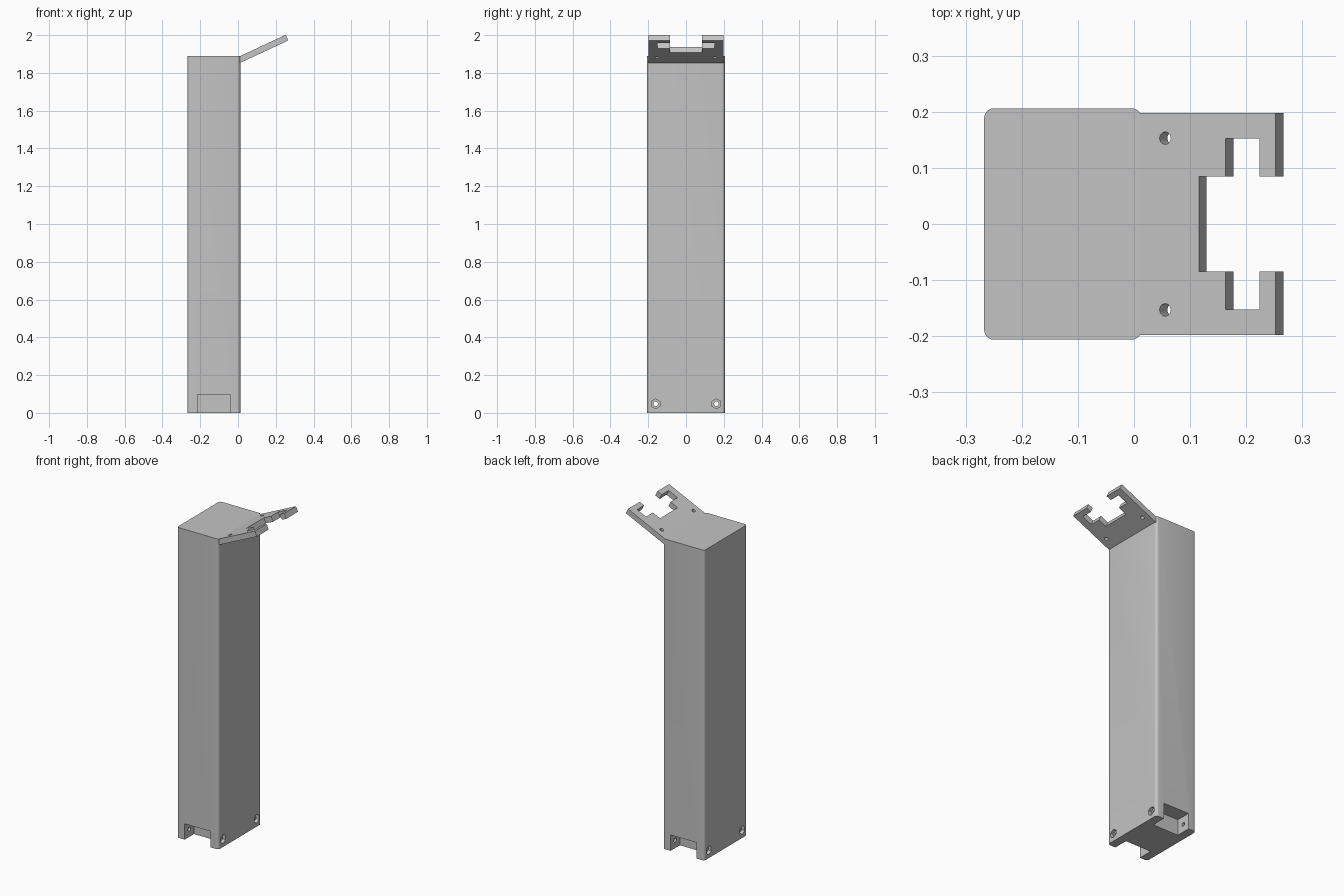
import bpy, bmesh, math
from mathutils import Matrix, Vector

cube = bpy.data.objects.get("Cube")
if cube:
    bpy.data.objects.remove(cube, do_unlink=True)

grey = bpy.data.materials.new("plain grey")
grey.use_nodes = True
colour = (0.55, 0.55, 0.55, 1)
grey.diffuse_color = colour
grey.node_tree.nodes["Principled BSDF"].inputs["Base Color"].default_value = colour

X0, X1, HALF_Y, TOP = -0.267, 0.013, 0.206, 1.89
TILT, THICK = math.radians(25), 0.033


def make(name, bm):
    bmesh.ops.recalc_face_normals(bm, faces=bm.faces)
    mesh = bpy.data.meshes.new(name)
    bm.to_mesh(mesh)
    bm.free()
    mesh.materials.append(grey)
    obj = bpy.data.objects.new(name, mesh)
    bpy.context.collection.objects.link(obj)
    return obj


def box(name, lo, hi, corner=0):
    bm = bmesh.new()
    lo, hi = Vector(lo), Vector(hi)
    bmesh.ops.create_cube(bm, size=1, matrix=Matrix.Translation((lo + hi) / 2) @ Matrix.Diagonal((*(hi - lo), 1)))
    if corner:
        upright = [e for e in bm.edges if abs(e.verts[0].co.z - e.verts[1].co.z) > 1]
        bmesh.ops.bevel(bm, geom=upright, offset=corner, segments=6, profile=0.5, affect='EDGES')
    return make(name, bm)


def rod(name, centre, radius, length, sides, turn=Matrix()):
    bm = bmesh.new()
    bmesh.ops.create_cone(bm, cap_ends=True, segments=sides, radius1=radius, radius2=radius,
                          depth=length, matrix=Matrix.Translation(centre) @ turn)
    return make(name, bm)


def cut(obj, cutter):
    cutter.hide_render = True
    mod = obj.modifiers.new("cut", 'BOOLEAN')
    mod.operation, mod.solver, mod.object = 'DIFFERENCE', 'EXACT', cutter
    bpy.context.view_layer.objects.active = obj
    bpy.ops.object.modifier_apply(modifier=mod.name)
    bpy.data.objects.remove(cutter, do_unlink=True)


# Tall column with rounded upright corners
column = box("column", (X0, -HALF_Y, 0), (X1, HALF_Y, TOP), 0.017)
along_x = Matrix.Rotation(math.pi / 2, 4, 'Y')
across = Matrix.Rotation(math.pi / 2, 4, 'Z')
for side in (-1, 1):
    # Foot pocket, then screw hole and hexagonal nut recesses through the legs
    ys = sorted((side * 0.116, side * 0.3))
    cut(column, box("pocket_cutter", (-0.215, ys[0], -0.1), (-0.04, ys[1], 0.097)))
    cut(column, rod("screw_cutter", (-0.127, side * 0.161, 0.048), 0.012, 0.5, 24, along_x))
    for x in (X0, X1):
        cut(column, rod("nut_cutter", (x, side * 0.161, 0.048), 0.026, 0.04, 6, along_x @ across))

# Tilted bracket plate with a stepped open slot
half = [(-0.03, 0.198), (0.264, 0.198), (0.264, 0.085), (0.232, 0.085),
        (0.232, 0.152), (0.166, 0.152), (0.166, 0.085), (0.113, 0.085)]
outline = half + [(u, -y) for u, y in reversed(half)]
bm = bmesh.new()
face = bm.faces.new([bm.verts.new((u, y, 0)) for u, y in outline])
new = bmesh.ops.extrude_face_region(bm, geom=[face])["geom"]
bmesh.ops.translate(bm, vec=(0, 0, -THICK), verts=[v for v in new if isinstance(v, bmesh.types.BMVert)])
bracket = make("bracket", bm)
for side in (-1, 1):
    cut(bracket, rod("hole_cutter", (0.047, side * 0.153, 0), 0.011, 0.2, 24))
bracket.data.transform(Matrix.Translation((X1, 0, TOP)) @ Matrix.Rotation(-TILT, 4, 'Y'))

# Smooth rounded corners and holes, keep the edges crisp
for obj in (column, bracket):
    bpy.ops.object.select_all(action='DESELECT')
    obj.select_set(True)
    bpy.context.view_layer.objects.active = obj
    bpy.ops.object.shade_smooth_by_angle(angle=math.radians(30))
